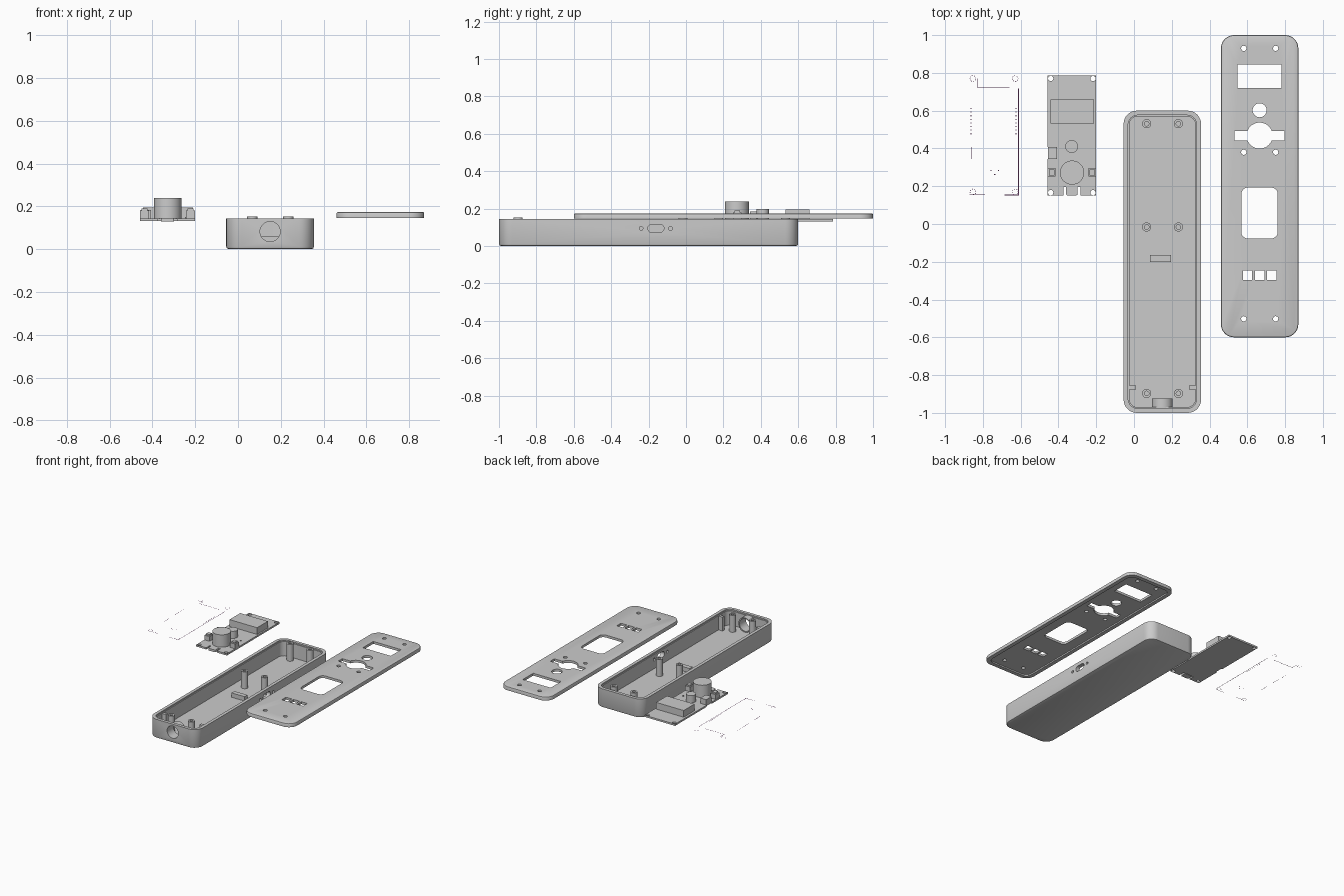
import bpy, bmesh
from math import pi, sin, cos
from mathutils import Matrix, Vector

if "Cube" in bpy.data.objects:
    bpy.data.objects.remove(bpy.data.objects["Cube"])


def finish(name, bm, mat=None):
    bmesh.ops.recalc_face_normals(bm, faces=bm.faces)
    me = bpy.data.meshes.new(name)
    bm.to_mesh(me)
    bm.free()
    ob = bpy.data.objects.new(name, me)
    bpy.context.collection.objects.link(ob)
    if mat:
        me.materials.append(mat)
    return ob


def outline(x0, x1, y0, y1, r=0.0, inset=0.0, seg=8):
    """Rounded rectangle as a list of 2D points."""
    if r == 0:
        return [(x1, y1), (x0, y1), (x0, y0), (x1, y0)]
    pts = []
    corners = [(x1 - r, y1 - r), (x0 + r, y1 - r), (x0 + r, y0 + r), (x1 - r, y0 + r)]
    for q, (cx, cy) in enumerate(corners):
        for i in range(seg + 1):
            a = (q + i / seg) * pi / 2
            pts.append((cx + (r - inset) * cos(a), cy + (r - inset) * sin(a)))
    return pts


def slab(name, x0, x1, y0, y1, levels, r=0.0, matrix=None):
    """Stack of rounded rectangles; levels are (z, inset) pairs."""
    bm = bmesh.new()
    rings = [[bm.verts.new((x, y, z)) for x, y in outline(x0, x1, y0, y1, r, ins)]
             for z, ins in levels]
    n = len(rings[0])
    for a, b in zip(rings, rings[1:]):
        for i in range(n):
            bm.faces.new((a[i], a[(i + 1) % n], b[(i + 1) % n], b[i]))
    bm.faces.new(rings[0])
    bm.faces.new(rings[-1])
    if matrix:
        bm.transform(matrix)
    return finish(name, bm)


def block(name, x0, x1, y0, y1, z0, z1, r=0.0):
    return slab(name, x0, x1, y0, y1, [(z0, 0), (z1, 0)], r)


def rod(name, a, b, r, seg=32):
    """Cylinder from point a to point b."""
    a, b = Vector(a), Vector(b)
    rot = Vector((0, 0, 1)).rotation_difference(b - a).to_matrix().to_4x4()
    bm = bmesh.new()
    bmesh.ops.create_cone(bm, cap_ends=True, segments=seg, radius1=r, radius2=r,
                          depth=(b - a).length, matrix=Matrix.Translation((a + b) / 2) @ rot)
    return finish(name, bm)


def peg(name, x, y, z0, z1, r, seg=32):
    return rod(name, (x, y, z0), (x, y, z1), r, seg)


def cut(ob, cutters):
    bpy.context.view_layer.objects.active = ob
    for c in cutters:
        m = ob.modifiers.new("cut", "BOOLEAN")
        m.operation, m.solver, m.object = "DIFFERENCE", "EXACT", c
        bpy.ops.object.modifier_apply(modifier=m.name)
        bpy.data.objects.remove(c)


# case tray with fillet underneath, cavity and shallow ledge
tray = slab("case_tray", -0.055, 0.355, -1, 0.6,
            [(0, 0.012), (0.0035, 0.0035), (0.012, 0), (0.143, 0)], 0.07)
holes = [block("c", -0.025, 0.325, -0.97, 0.57, 0.025, 0.2, 0.045),
         block("c", -0.031, 0.331, -0.976, 0.576, 0.133, 0.2, 0.05),
         rod("c", (0.15, -1.1, 0.082), (0.15, -0.85, 0.082), 0.047)]
# side port with its two screw holes
holes.append(slab("c", -0.021, 0.021, -0.043, 0.043, [(-0.05, 0), (0.05, 0)], 0.0205,
                  Matrix.Translation((0.345, -0.161, 0.094)) @ Matrix.Rotation(pi / 2, 4, "Y")))
for y in (-0.24, -0.083):
    holes.append(rod("c", (0.3, y, 0.094), (0.4, y, 0.094), 0.01, 16))
cut(tray, holes)

# collar inside the front hole
collar = rod("cable_collar", (0.15, -0.972, 0.082), (0.15, -0.923, 0.082), 0.055)
cut(collar, [rod("c", (0.15, -1.1, 0.082), (0.15, -0.85, 0.082), 0.047)])

# screw posts, ribs and floor stop
for x in (0.067, 0.235):
    for y in (0.531, -0.016, -0.897):
        post = peg("screw_post", x, y, 0.02, 0.153, 0.024, 24)
        cut(post, [peg("c", x, y, 0.05, 0.2, 0.012, 16)])
block("left_rib", -0.03, 0.01, -0.877, -0.855, 0.02, 0.13)
block("right_rib", 0.29, 0.33, -0.877, -0.855, 0.02, 0.13)
block("floor_stop", 0.085, 0.195, -0.2, -0.165, 0.02, 0.058)

# lid with recessed underside and cutouts
lid = slab("lid", 0.46, 0.87, -0.6, 1,
           [(0.146, 0), (0.166, 0), (0.1717, 0.0023), (0.174, 0.008)], 0.07)
A, B = 0.1, 0.25
holes = [block("c", 0.49, 0.84, -0.57, 0.97, 0.1, 0.156, 0.045),
         block("c", 0.547, 0.782, 0.72, 0.845, A, B),
         peg("c", 0.665, 0.602, A, B, 0.037),
         peg("c", 0.665, 0.468, A, B, 0.069, 40),
         block("c", 0.533, 0.798, 0.443, 0.492, A, B),
         block("c", 0.568, 0.761, -0.077, 0.193, A, B, 0.035)]
for x in (0.601, 0.665, 0.73):
    holes.append(block("c", x - 0.025, x + 0.025, -0.296, -0.246, A, B))
for x in (0.581, 0.75):
    for y in (0.93, 0.38, -0.502):
        holes.append(peg("c", x, y, A, B, 0.014, 20))
cut(lid, holes)

# circuit board with notches and mounting holes
board = block("circuit_board", -0.459, -0.2, 0.152, 0.787, 0.131, 0.144)
holes = [block("c", -0.374, -0.284, 0.1, 0.196, A, B),
         block("c", -0.5, -0.45, 0.343, 0.408, A, B)]
for x in (-0.441, -0.217):
    for y in (0.77, 0.166):
        holes.append(peg("c", x, y, A, B, 0.014, 20))
cut(board, holes)

# parts on the board
block("display", -0.443, -0.211, 0.531, 0.66, 0.143, 0.195)
peg("knob", -0.328, 0.272, 0.143, 0.238, 0.064, 40)
peg("round_sensor", -0.33, 0.41, 0.143, 0.198, 0.034)
block("side_switch", -0.455, -0.407, 0.343, 0.408, 0.143, 0.184)
for x in (-0.436, -0.221):
    block("button_body", x - 0.021, x + 0.021, 0.251, 0.296, 0.143, 0.18)
    block("button_cap", x - 0.014, x + 0.014, 0.258, 0.289, 0.178, 0.19)
peg("tiny_part", -0.243, 0.38, 0.143, 0.15, 0.005, 12)
block("usb_port", -0.36, -0.298, 0.152, 0.198, 0.129, 0.146, 0.007)

# flat purple traces beside the board
purple = bpy.data.materials.new("purple")
purple.diffuse_color = (0.6, 0.2, 0.6, 1)
purple.use_nodes = True
purple.node_tree.nodes["Principled BSDF"].inputs["Base Color"].default_value = purple.diffuse_color
bm = bmesh.new()
Z = 0.14


def strip(x0, x1, y0, y1):
    bm.faces.new([bm.verts.new((x, y, Z)) for x, y in outline(x0, x1, y0, y1)])


W = 0.003
strip(-0.613, -0.61, 0.152, 0.787 - 0.07)
strip(-0.829, -0.66, 0.72, 0.72 + W)
strip(-0.829, -0.829 + W, 0.72, 0.77)
strip(-0.863, -0.863 + W, 0.343, 0.407)
strip(-0.87, -0.79, 0.157, 0.157 + W)
strip(-0.685, -0.61, 0.152, 0.152 + W)
for i in range(8):
    y = 0.475 + i * 0.019
    strip(-0.865, -0.859, y, y + 0.006)
    strip(-0.627, -0.621, y, y + 0.006)
for x, y in ((-0.76, 0.28), (-0.74, 0.26), (-0.72, 0.28)):
    strip(x, x + 0.006, y, y + 0.006)
for x in (-0.853, -0.629):
    for y in (0.77, 0.17):
        for i in range(0, 16, 2):
            q = [(r, (i + d) * pi / 8) for r, d in ((0.014, 0), (0.017, 0), (0.017, 1), (0.014, 1))]
            bm.faces.new([bm.verts.new((x + r * cos(a), y + r * sin(a), Z)) for r, a in q])
finish("flat_traces", bm, purple)

# smooth curved sides, keep edges sharp
bpy.ops.object.select_all(action="SELECT")
bpy.context.view_layer.objects.active = lid
bpy.ops.object.shade_smooth_by_angle(angle=0.6)
